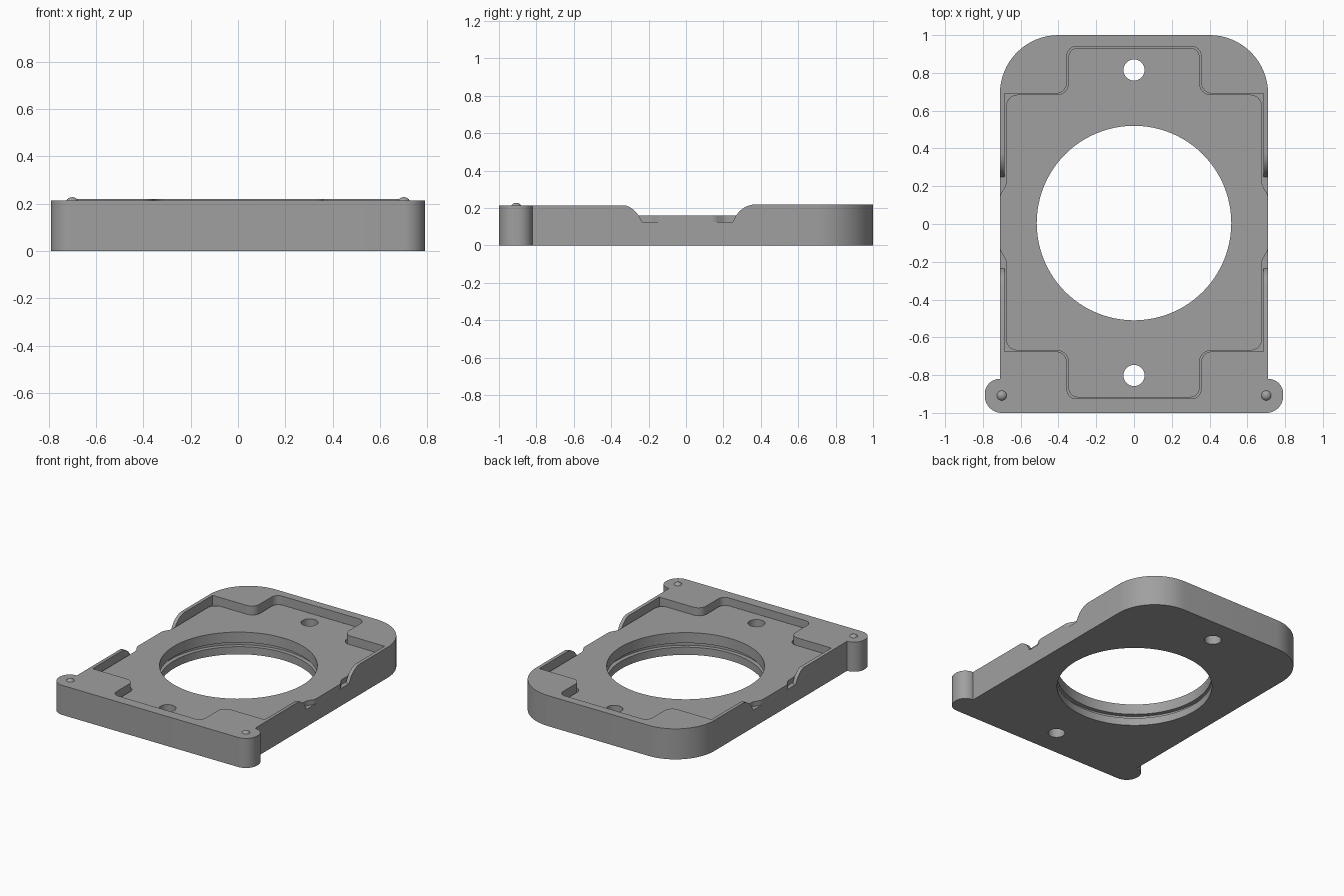
import bpy, bmesh, math
from mathutils import Vector

if "Cube" in bpy.data.objects:
    bpy.data.objects.remove(bpy.data.objects["Cube"], do_unlink=True)

MID = 0.0075      # y centre of the pocket, insert and side notches
FLOOR = 0.125     # pocket floor
DECK = 0.16       # top of the insert

grey = bpy.data.materials.new("mid grey")
grey.use_nodes = True
colour = (0.35, 0.35, 0.35, 1)
grey.diffuse_color = colour
grey.node_tree.nodes["Principled BSDF"].inputs["Base Color"].default_value = colour


def fillet(corners, steps=10):
    """Turn (x, y, radius) corners into a polygon with rounded corners."""
    out = []
    for i, (x, y, r) in enumerate(corners):
        p = Vector((x, y))
        if r == 0:
            out.append(p)
            continue
        a = (Vector(corners[i - 1][:2]) - p).normalized()
        b = (Vector(corners[(i + 1) % len(corners)][:2]) - p).normalized()
        half = a.angle(b) / 2
        centre = p + (a + b).normalized() * r / math.sin(half)
        start = p + a * r / math.tan(half) - centre
        end = p + b * r / math.tan(half) - centre
        sweep = end.angle_signed(start)
        for k in range(steps + 1):
            t = sweep * k / steps
            c, s = math.cos(t), math.sin(t)
            out.append(centre + Vector((start.x * c - start.y * s, start.x * s + start.y * c)))
    return out


def four_way(quarter):
    """Mirror a quarter outline (from the +x side to the +y side) all round."""
    q, back = list(quarter), list(reversed(quarter))
    pts = q + [(-x, y, r) for x, y, r in back]
    pts += [(-x, -y, r) for x, y, r in q] + [(x, -y, r) for x, y, r in back]
    return [(x, y + MID, r) for x, y, r in pts]


def prism(name, pts, low, high, along_x=False):
    bm = bmesh.new()
    place = (lambda p, h: (h, p.x, p.y)) if along_x else (lambda p, h: (p.x, p.y, h))
    face = bm.faces.new([bm.verts.new(place(p, low)) for p in pts])
    step = Vector((high - low, 0, 0)) if along_x else Vector((0, 0, high - low))
    top = bmesh.ops.extrude_face_region(bm, geom=[face])["geom"]
    bmesh.ops.translate(bm, vec=step, verts=[v for v in top if isinstance(v, bmesh.types.BMVert)])
    bmesh.ops.recalc_face_normals(bm, faces=bm.faces)
    mesh = bpy.data.meshes.new(name)
    bm.to_mesh(mesh)
    bm.free()
    mesh.materials.append(grey)
    ob = bpy.data.objects.new(name, mesh)
    bpy.context.collection.objects.link(ob)
    return ob


def circle(y, r, n):
    return [Vector((r * math.cos(math.tau * k / n), y + r * math.sin(math.tau * k / n)))
            for k in range(n)]


def activate(ob):
    bpy.ops.object.select_all(action="DESELECT")
    ob.select_set(True)
    bpy.context.view_layer.objects.active = ob


def cut(ob, name, pts, low, high, along_x=False):
    cutter = prism(name, pts, low, high, along_x)
    cutter.hide_render = True
    mod = ob.modifiers.new(name, "BOOLEAN")
    mod.operation, mod.solver, mod.object = "DIFFERENCE", "EXACT", cutter
    activate(ob)
    bpy.ops.object.modifier_apply(modifier=name)
    bpy.data.objects.remove(cutter, do_unlink=True)


# Frame with large rear corners and two front ears
right = [(0.79, -1, 0.09), (0.79, -0.82, 0.079), (0.71, -0.82, 0), (0.71, 1, 0.31)]
outline = right + [(-x, y, r) for x, y, r in reversed(right)]
frame = prism("frame", fillet(outline, 16), 0, 0.22)

# Front half sits slightly lower
cut(frame, "front_trim", fillet([(-1, -1.2, 0), (1, -1.2, 0), (1, 0, 0), (-1, 0, 0)]), 0.213, 0.4)

# Cross-shaped pocket
pocket = [(0.685, 0.6825, 0), (0.355, 0.6825, 0.06), (0.355, 0.9325, 0.05)]
cut(frame, "pocket", fillet(four_way(pocket)), FLOOR, 0.4)

# Finger notches through both side walls
side = [(0.2425, FLOOR, 0), (0.29, 0.2202, 0.13), (0.45, 0.2202, 0), (0.45, 0.4, 0)]
notch = [(y + MID, z, r) for y, z, r in side] + [(MID - y, z, r) for y, z, r in reversed(side)]
cut(frame, "notch", fillet(notch), -1, 1, along_x=True)

# Insert plate, with clearance in the pocket and a tab on each side
plate = [(0.71, 0.145, 0.06), (0.677, 0.2, 0.06), (0.677, 0.677, 0.06),
         (0.347, 0.677, 0.06), (0.347, 0.925, 0.05)]
insert = prism("insert_plate", fillet(four_way(plate)), FLOOR, DECK)

# Central opening and two screw holes through both parts
for part in (frame, insert):
    cut(part, "opening", circle(0.005, 0.515, 96), -0.1, 0.4)
    for y in (-0.802, 0.815):
        cut(part, "screw_hole", circle(y, 0.056, 32), -0.1, 0.4)

# Groove inside the opening
cut(frame, "groove", circle(0.005, 0.545, 96), 0.055, 0.085)

for part in (frame, insert):
    activate(part)
    bpy.ops.object.shade_smooth_by_angle(angle=math.radians(30))

# Round studs on the ears
for name, x in (("left_stud", 0.70), ("right_stud", -0.70)):
    bpy.ops.mesh.primitive_uv_sphere_add(segments=24, ring_count=12, radius=0.03,
                                         location=(x, -0.908, 0.198))
    stud = bpy.context.object
    stud.name = name
    stud.data.materials.append(grey)
    bpy.ops.object.shade_smooth()
